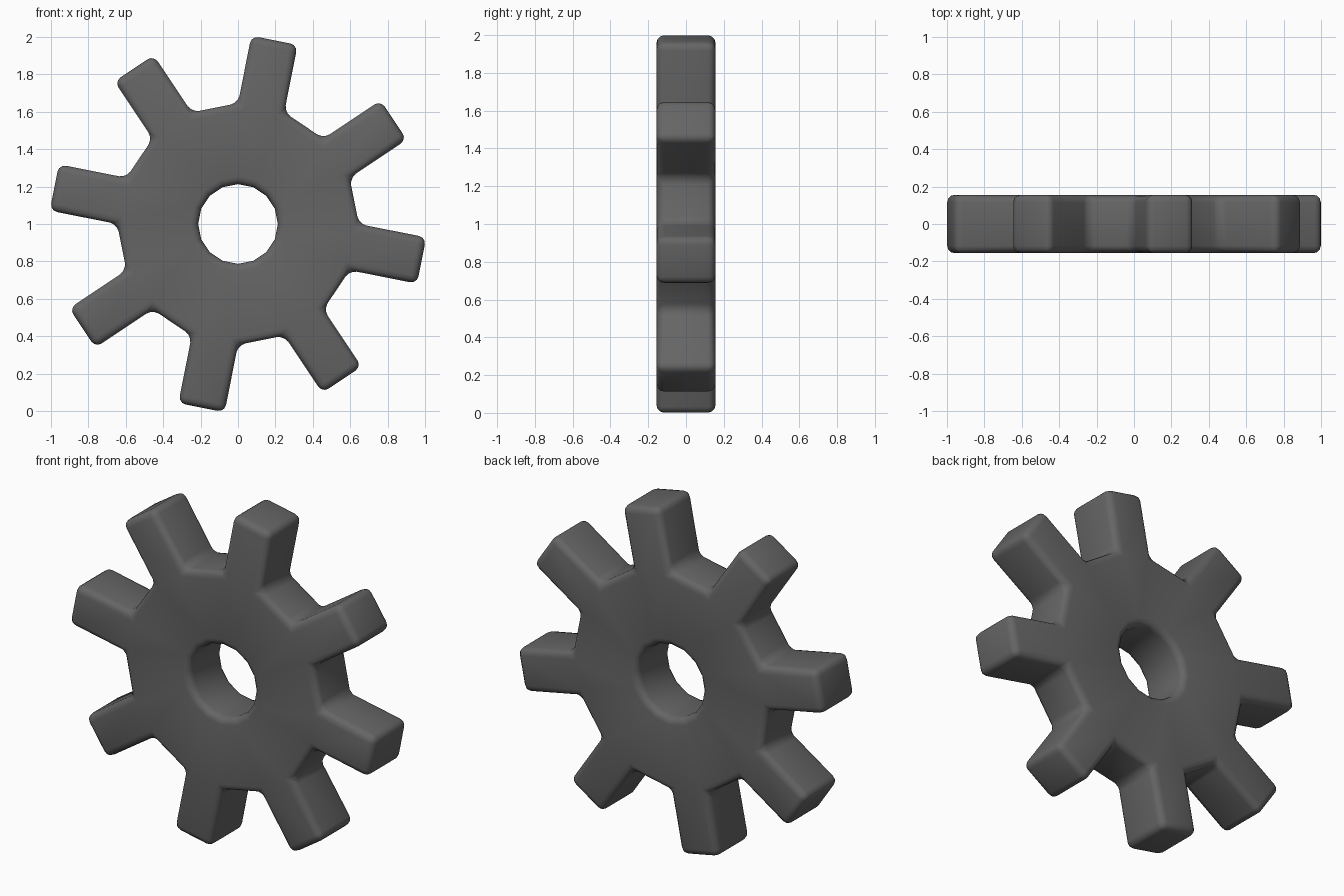
import bpy, bmesh
from math import sin, cos, pi
from mathutils import Vector

if "Cube" in bpy.data.objects:
    bpy.data.objects.remove(bpy.data.objects["Cube"])

SIDES, HOLE_R, BODY_R, TIP_D, HALF_T = 16, 0.213, 0.646, 1.001, 0.156
STEP = 2 * pi / SIDES


def add_face(bm, points):
    bm.faces.new([bm.verts.new(p) for p in points])


def ring_point(r, i, y):
    return Vector((r * cos(i * STEP), y, 1 + r * sin(i * STEP)))


bm = bmesh.new()
for i in range(SIDES):
    mid = (i + 0.5) * STEP
    axis = Vector((cos(mid), 0, sin(mid)))
    push = axis * (TIP_D - BODY_R * cos(STEP / 2))
    inner, outer, tip = [], [], []
    for y in (-HALF_T, HALF_T):
        inner.append([ring_point(HOLE_R, k, y) for k in (i, i + 1)])
        outer.append([ring_point(BODY_R, k, y) for k in (i, i + 1)])
        tip.append([p + push for p in outer[-1]])
    # hub faces and hole wall
    for s in (0, 1):
        add_face(bm, (inner[s][0], outer[s][0], outer[s][1], inner[s][1]))
    add_face(bm, (inner[0][0], inner[0][1], inner[1][1], inner[1][0]))
    if i % 2:
        # tooth pushed out of every other rim face
        for s in (0, 1):
            add_face(bm, (outer[s][0], tip[s][0], tip[s][1], outer[s][1]))
            add_face(bm, (outer[0][s], tip[0][s], tip[1][s], outer[1][s]))
        add_face(bm, (tip[0][0], tip[0][1], tip[1][1], tip[1][0]))
    else:
        # valley between teeth
        add_face(bm, (outer[0][0], outer[0][1], outer[1][1], outer[1][0]))

bmesh.ops.remove_doubles(bm, verts=bm.verts, dist=1e-4)
bmesh.ops.recalc_face_normals(bm, faces=bm.faces)
for f in bm.faces:
    f.smooth = True
mesh = bpy.data.meshes.new("gear_wheel")
bm.to_mesh(mesh)
bm.free()
gear = bpy.data.objects.new("gear_wheel", mesh)
bpy.context.collection.objects.link(gear)

# dark grey metal
metal = bpy.data.materials.new("dark_metal")
metal.diffuse_color = (0.13, 0.13, 0.13, 1)
metal.use_nodes = True
metal.node_tree.nodes["Principled BSDF"].inputs["Base Color"].default_value = metal.diffuse_color
mesh.materials.append(metal)

# rounded edges
bevel = gear.modifiers.new("round_edges", 'BEVEL')
bevel.width = 0.04
bevel.segments = 3
bevel.limit_method = 'ANGLE'
bevel.angle_limit = 0.6
